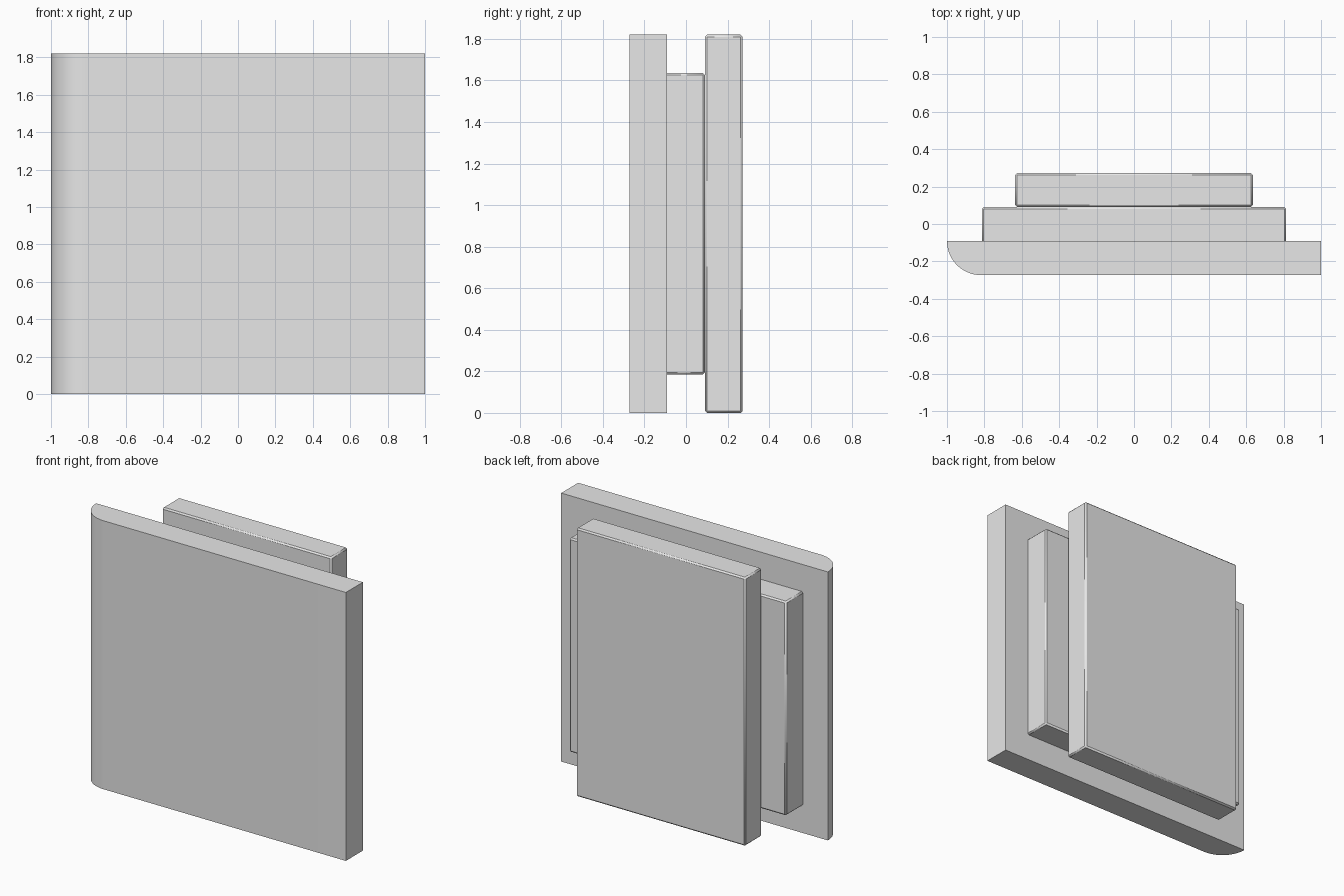
import bpy, math

old = bpy.data.objects.get("Cube")
if old:
    bpy.data.objects.remove(old, do_unlink=True)

grey = bpy.data.materials.new("light_grey")
grey.use_nodes = True
grey.diffuse_color = (0.8, 0.8, 0.8, 1)
grey.node_tree.nodes["Principled BSDF"].inputs["Base Color"].default_value = (0.8, 0.8, 0.8, 1)

HEIGHT = 1.82


def finish(obj):
    """Assign the colour and smooth only the shallow angles."""
    obj.data.materials.append(grey)
    bpy.ops.object.select_all(action='DESELECT')
    obj.select_set(True)
    bpy.context.view_layer.objects.active = obj
    bpy.ops.object.shade_smooth_by_angle(angle=math.radians(25))


def bevelled_panel(name, half_width, y0, y1, z0, z1):
    bpy.ops.mesh.primitive_cube_add(size=1, location=(0, (y0 + y1) / 2, (z0 + z1) / 2))
    obj = bpy.context.object
    obj.name = name
    obj.scale = (2 * half_width, y1 - y0, z1 - z0)
    bpy.ops.object.transform_apply(location=False, rotation=False, scale=True)
    finish(obj)
    bevel = obj.modifiers.new("edge_bevel", 'BEVEL')
    bevel.width = 0.01
    bevel.segments = 1


# Front slab: plan outline with one rounded front corner, extruded upward
front, back, radius, steps = -0.273, -0.091, 0.182, 16
outline = [(1, front), (1, back)]
for i in range(steps + 1):
    a = math.pi + i / steps * math.pi / 2
    outline.append((-1 + radius + radius * math.cos(a), back + radius * math.sin(a)))
n = len(outline)
verts = [(x, y, z) for z in (0, HEIGHT) for x, y in outline]
faces = [tuple(range(n - 1, -1, -1)), tuple(range(n, 2 * n))]
faces += [(i, i + n, (i + 1) % n + n, (i + 1) % n) for i in range(n)]
faces = [f[::-1] for f in faces[:2]] + faces[2:]
mesh = bpy.data.meshes.new("front_slab")
mesh.from_pydata(verts, [], faces)
mesh.validate()
slab = bpy.data.objects.new("front_slab", mesh)
bpy.context.collection.objects.link(slab)
finish(slab)

# Middle spacer (sunk slightly into the slab) and tall back panel
bevelled_panel("middle_spacer", 0.814, -0.11, 0.091, 0.184, 1.636)
bevelled_panel("back_panel", 0.635, 0.091, 0.273, 0, HEIGHT)
